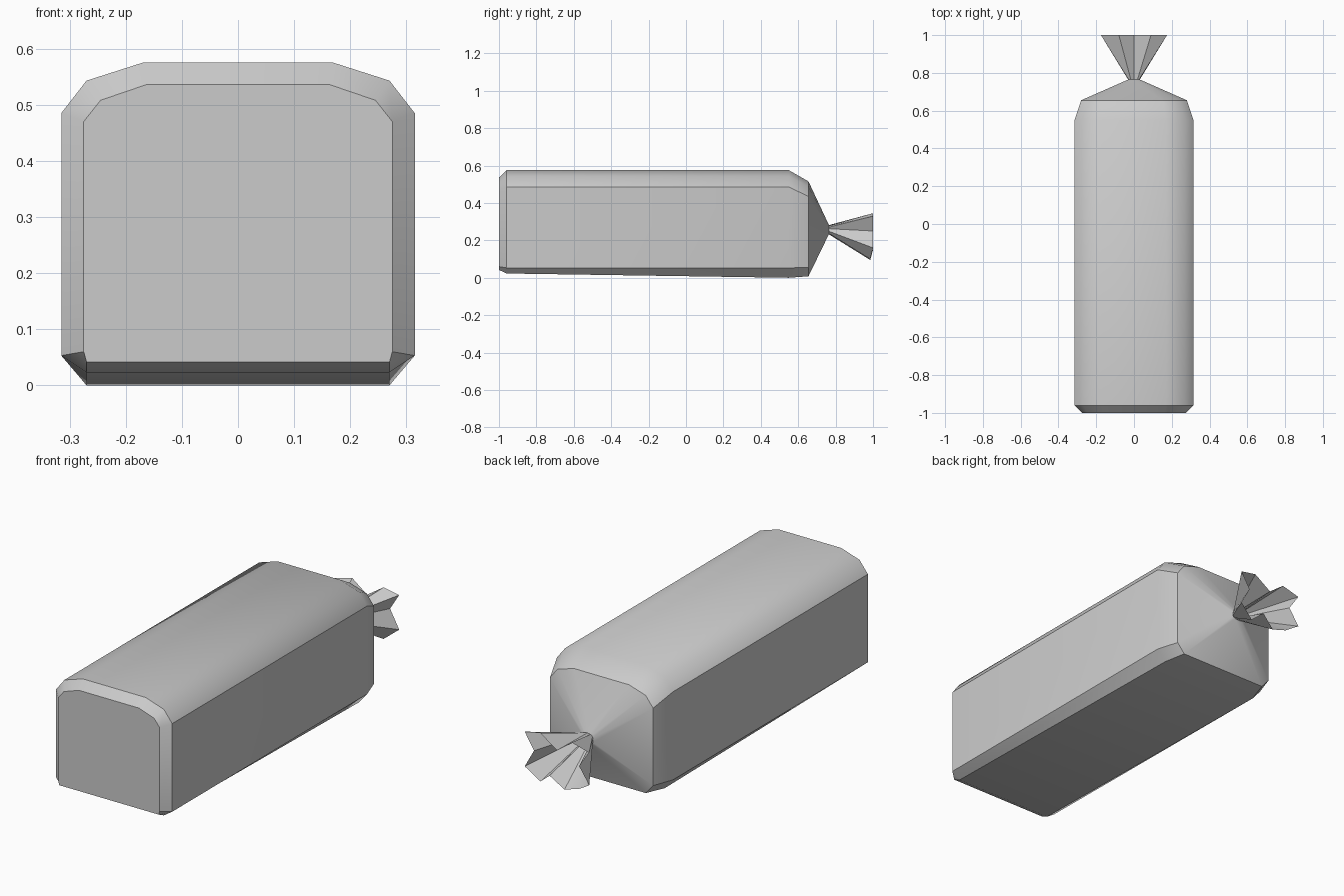
import bpy, bmesh, math

if "Cube" in bpy.data.objects:
    bpy.data.objects.remove(bpy.data.objects["Cube"])


def loft(name, rings, cap_start=False, angle=30):
    """Skin a series of equal-length closed rings of (x, y, z) points."""
    bm = bmesh.new()
    loops = [[bm.verts.new(p) for p in ring] for ring in rings]
    n = len(loops[0])
    for a, b in zip(loops, loops[1:]):
        for i in range(n):
            j = (i + 1) % n
            bm.faces.new((a[i], a[j], b[j], b[i]))
    if cap_start:
        bm.faces.new(loops[0][::-1])
    bmesh.ops.recalc_face_normals(bm, faces=bm.faces)
    mesh = bpy.data.meshes.new(name)
    bm.to_mesh(mesh)
    bm.free()
    obj = bpy.data.objects.new(name, mesh)
    bpy.context.collection.objects.link(obj)
    bpy.ops.object.select_all(action='DESELECT')
    obj.select_set(True)
    bpy.context.view_layer.objects.active = obj
    bpy.ops.object.shade_smooth_by_angle(angle=math.radians(angle))
    return obj


def section(y, half):
    """Mirror a half profile (bottom to top, x > 0) into a closed ring."""
    pts = half + [(-x, z) for x, z in reversed(half)]
    return [(x, y, z) for x, z in pts]


# Loaf wrapper: bevelled front, long body, rounded shoulder, gathered neck
body = loft("loaf_wrapper", [
    section(-1.0, [(0.27, 0.042), (0.275, 0.06), (0.275, 0.47), (0.245, 0.508), (0.163, 0.536)]),
    section(-0.96, [(0.27, 0.023), (0.315, 0.053), (0.315, 0.485), (0.27, 0.543), (0.17, 0.575)]),
    section(0.55, [(0.27, 0.0), (0.315, 0.053), (0.315, 0.485), (0.27, 0.543), (0.17, 0.575)]),
    section(0.655, [(0.24, 0.008), (0.28, 0.055), (0.28, 0.435), (0.24, 0.487), (0.15, 0.515)]),
    section(0.765, [(0.018, 0.235), (0.03, 0.243), (0.03, 0.265), (0.023, 0.275), (0.012, 0.28)]),
], cap_start=True, angle=35)

# Crinkled open end of the bag
rim = [(0.175, 0.33), (0.125, 0.25), (0.175, 0.16), (0.10, 0.10), (0.04, 0.15),
       (-0.03, 0.095), (-0.11, 0.12), (-0.175, 0.16), (-0.12, 0.24),
       (-0.175, 0.32), (-0.08, 0.345), (0.0, 0.285), (0.09, 0.345)]
neck = []
for x, z in rim:
    a = math.atan2(z - 0.22, x)
    neck.append((0.03 * math.cos(a), 0.762, 0.257 + 0.024 * math.sin(a)))
loft("gathered_end", [neck, [(x, 1.0 if z > 0.13 else 0.985, z) for x, z in rim]], angle=20)
